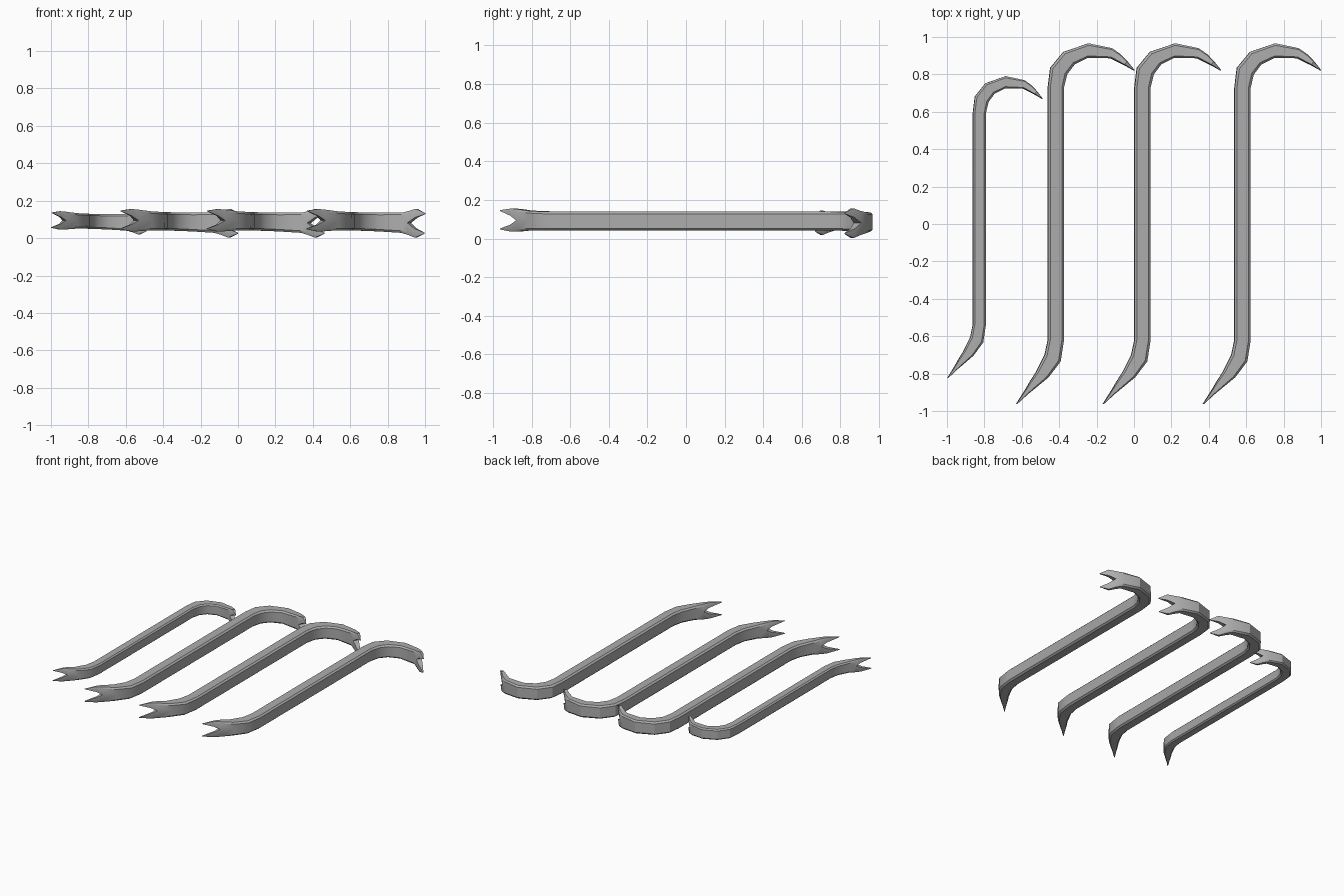
import bpy, bmesh
from mathutils import Vector

cube = bpy.data.objects.get("Cube")
if cube:
    bpy.data.objects.remove(cube, do_unlink=True)

steel = bpy.data.materials.new("grey steel")
steel.use_nodes = True
GREY = (0.42, 0.42, 0.42, 1)
steel.diffuse_color = GREY
steel.node_tree.nodes["Principled BSDF"].inputs["Base Color"].default_value = GREY

SHAFT_X = 0.58
# Stations along the bar: left edge, right edge, half height, half gap of the fork
STATIONS = [
    ((.368, -.962), (.371, -.964), .050, .046),   # straight claw tip
    ((.420, -.880), (.430, -.910), .060, .023),
    ((.440, -.845), (.467, -.880), .058, 0),      # fork root
    ((.475, -.790), (.540, -.820), .051, 0),
    ((.520, -.700), (.605, -.735), .049, 0),
    ((.537, -.620), (.623, -.620), .049, 0),      # shaft
    ((.537, .730), (.623, .730), .049, 0),
    ((.550, .835), (.640, .800), .049, 0),        # hook bend
    ((.620, .920), (.680, .853), .049, 0),
    ((.755, .966), (.750, .888), .050, 0),
    ((.880, .940), (.872, .886), .054, 0),
    ((.925, .908), (.905, .869), .063, 0),        # fork root
    ((.960, .872), (.945, .850), .077, .030),
    ((1.00, .823), (.998, .820), .055, .050),     # hooked claw tip
]


def section(bm, left, right, half, gap):
    """Upper half of a chamfered rectangular section."""
    a, b = Vector(left), Vector(right)
    drop = min(0.011, (half - gap) * 0.3)
    inset = (b - a) * 0.14
    points = [(a, gap), (a, half - drop), (a + inset, half),
              (b - inset, half), (b, half - drop), (b, gap)]
    return [bm.verts.new((p.x - SHAFT_X, p.y, z)) for p, z in points]


def bar_mesh():
    bm = bmesh.new()
    rings = [section(bm, *s) for s in STATIONS]
    for i in range(len(rings) - 1):
        p, q = rings[i], rings[i + 1]
        for k in range(5):
            bm.faces.new((p[k], p[k + 1], q[k + 1], q[k]))
        # Inner faces of the fork
        if STATIONS[i][3] or STATIONS[i + 1][3]:
            bm.faces.new((p[5], p[0], q[0], q[5]))
    bm.faces.new(rings[0])
    bm.faces.new(rings[-1][::-1])
    # Mirror the lower half
    both = bm.verts[:] + bm.edges[:] + bm.faces[:]
    copy = bmesh.ops.duplicate(bm, geom=both)["geom"]
    for v in copy:
        if isinstance(v, bmesh.types.BMVert):
            v.co.z *= -1
    bmesh.ops.reverse_faces(bm, faces=[f for f in copy if isinstance(f, bmesh.types.BMFace)])
    bmesh.ops.remove_doubles(bm, verts=bm.verts, dist=0.0002)
    bmesh.ops.recalc_face_normals(bm, faces=bm.faces)
    mesh = bpy.data.meshes.new("pry_bar")
    bm.to_mesh(mesh)
    bm.free()
    mesh.materials.append(steel)
    return mesh


# Three full size bars and one short bar, each leaning slightly sideways
BARS = [
    ("short_pry_bar", -.827, -.018, (.805, .837, .82)),
    ("right_pry_bar", -.418, 0, (1, 1, 1)),
    ("middle_pry_bar", .045, 0, (1, 1, 1)),
    ("left_pry_bar", .58, 0, (1, 1, 1)),
]
bpy.ops.object.select_all(action="DESELECT")
for name, x, y, scale in BARS:
    bar = bpy.data.objects.new(name, bar_mesh())
    bpy.context.collection.objects.link(bar)
    bar.location = (x, y, 0.091)
    bar.rotation_euler.y = 0.03
    bar.scale = scale
    bar.select_set(True)
    bpy.context.view_layer.objects.active = bar
bpy.ops.object.shade_smooth_by_angle(angle=0.5)
